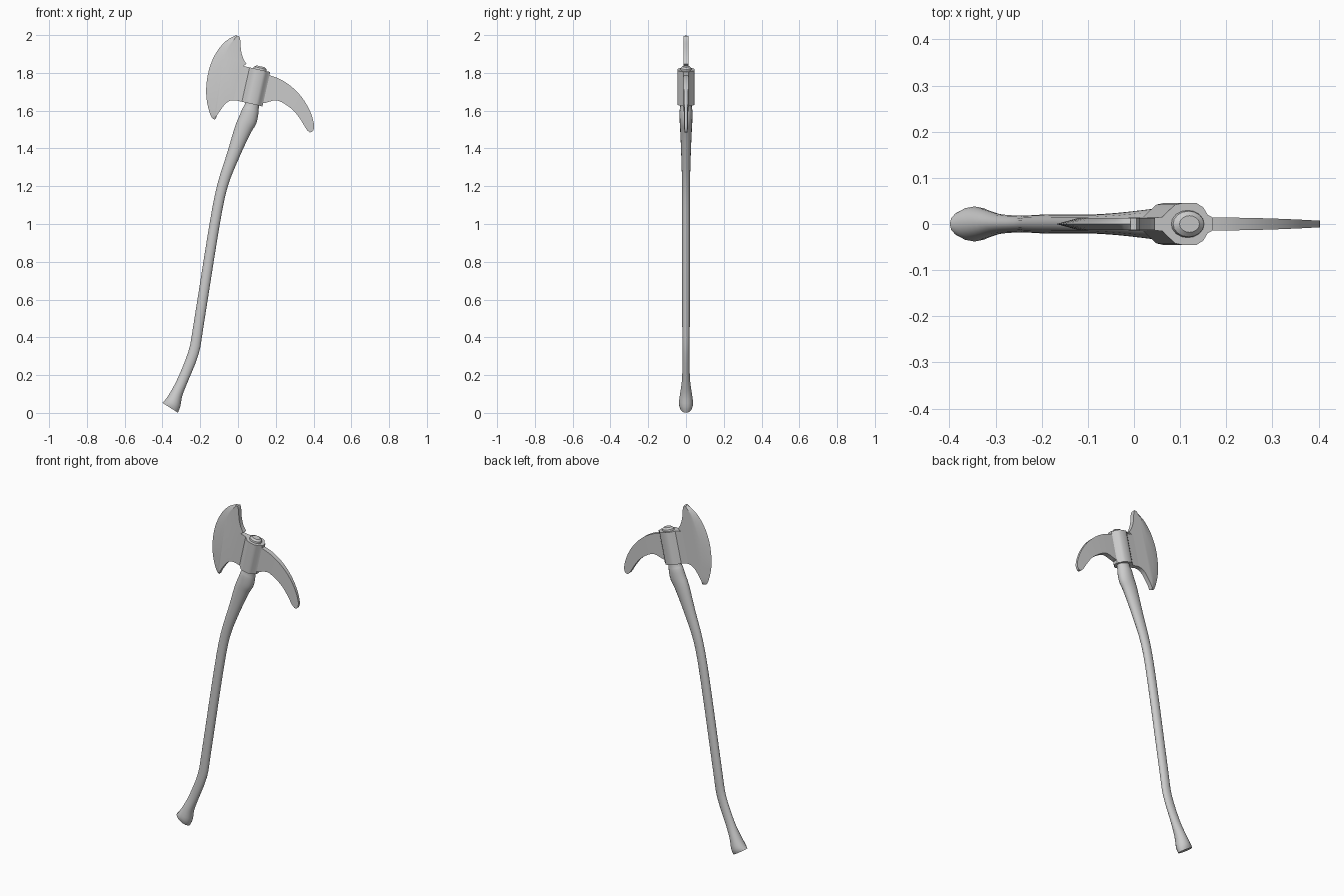
import bpy, bmesh, math
from mathutils import Vector

if "Cube" in bpy.data.objects:
    bpy.data.objects.remove(bpy.data.objects["Cube"])


def finish(name, bm, angle=35):
    bmesh.ops.recalc_face_normals(bm, faces=bm.faces)
    me = bpy.data.meshes.new(name)
    bm.to_mesh(me)
    bm.free()
    ob = bpy.data.objects.new(name, me)
    bpy.context.collection.objects.link(ob)
    bpy.ops.object.select_all(action='DESELECT')
    ob.select_set(True)
    bpy.context.view_layer.objects.active = ob
    bpy.ops.object.shade_smooth_by_angle(angle=math.radians(angle))
    return ob


def spline(points, steps):
    """Catmull-Rom resampling of tuples of any dimension."""
    p = [Vector(q) for q in points]
    p = [p[0]] + p + [p[-1]]
    out = []
    for i in range(1, len(p) - 2):
        a, b, c, d = p[i - 1:i + 3]
        for s in range(steps):
            t = s / steps
            out.append(0.5 * (2 * b + (c - a) * t + (2 * a - 5 * b + 4 * c - d) * t * t
                              + (3 * b - a - 3 * c + d) * t ** 3))
    return out + [p[-1]]


def loft(bm, rings):
    for a, b in zip(rings, rings[1:]):
        for i in range(len(a)):
            j = (i + 1) % len(a)
            bm.faces.new((a[i], a[j], b[j], b[i]))
    bm.faces.new(rings[0])
    bm.faces.new(rings[-1])


# Handle: elliptical sections (x, z) along a curve with in-plane and side radii
path = [(-.33, .074), (-.235, .32), (-.208, .47), (-.127, .98), (-.083, 1.2),
        (-.027, 1.36), (.026, 1.5), (.051, 1.55), (.066, 1.6), (.077, 1.64), (.116, 1.815)]
radii = [(.037, .034), (.028, .018), (.027, .02), (.027, .021), (.028, .021),
         (.034, .025), (.045, .031), (.049, .034), (.044, .034), (.037, .03), (.037, .03)]
path[:1] = [(-.359, .027), (-.346, .05), (-.324, .105), (-.29, .18)]
radii[:1] = [(.048, .032), (.044, .038), (.032, .031), (.028, .021)]
stations = spline([(*p, 0, 0) for p in path], 3)
sizes = spline([(*r, 0) for r in radii], 3)
bm = bmesh.new()
rings = []
for i, (s, r) in enumerate(zip(stations, sizes)):
    a, b = stations[max(i - 1, 0)], stations[min(i + 1, len(stations) - 1)]
    t = Vector((b[0] - a[0], 0, b[1] - a[1])).normalized()
    u = Vector((t.z, 0, -t.x))
    c = Vector((s[0], 0, s[1]))
    ring = []
    for k in range(16):
        an = math.tau * k / 16
        ring.append((c + u * r[0] * math.cos(an)) + Vector((0, r[1] * math.sin(an), 0)))
    rings.append([bm.verts.new(v) for v in ring])
# domed top of the handle
for lift, scale in ((.011, .93), (.02, .6)):
    rings.append([bm.verts.new(c + (v - c) * scale + t * lift) for v in ring])
loft(bm, rings)
finish("handle", bm)

# Socket: collar profile lofted along the tilted axis
half = [(-.1, .013), (-.055, .015), (-.042, .028), (-.026, .042), (-.012, .045),
        (.022, .045), (.036, .036), (.046, .02), (.057, .014)]
profile = half + [(x, -y) for x, y in reversed(half)]
bm = bmesh.new()
rings = []
for cx, cz in ((.074, 1.635), (.115, 1.817)):
    rings.append([bm.verts.new((cx + .975 * x, y, cz - .22 * x)) for x, y in profile])
loft(bm, rings)
finish("socket", bm, 40)

# Blade: flat cheeks with a bevel running to a sharp curved edge
edge = spline([(-.008, 2.0), (-.065, 1.968), (-.117, 1.905), (-.153, 1.82), (-.168, 1.725),
               (-.164, 1.645), (-.143, 1.57), (-.122, 1.553)], 3)
rest = spline([(-.108, 1.58), (-.07, 1.633), (-.04, 1.653), (-.012, 1.655)], 3)
rest += [Vector((.025, 1.835))] + spline([(.045, 1.848), (.028, 1.875), (.016, 1.92), (.012, 1.975),
                                       (.005, 1.996)], 3)
bm = bmesh.new()
focus = Vector((.02, 1.74))
n = len(edge)
mid = [bm.verts.new((p[0], 0, p[1])) for p in edge]
sides = []
for s in (-1, 1):
    inner = []
    for i, p in enumerate(edge):
        q = p + (focus - p).normalized() * .05 * min(1, .15 + i / 6, .15 + (n - 1 - i) / 6)
        inner.append(bm.verts.new((q[0], s * .013, q[1])))
    outer = [bm.verts.new((p[0], s * .013, p[1])) for p in rest]
    bm.faces.new(inner + outer)
    for i in range(n - 1):
        bm.faces.new((mid[i], mid[i + 1], inner[i + 1], inner[i]))
    sides.append((inner, outer))
(i0, o0), (i1, o1) = sides
for k in range(len(o0) - 1):
    bm.faces.new((o0[k], o0[k + 1], o1[k + 1], o1[k]))
for m, a, b, c, d in ((mid[-1], i0[-1], o0[0], o1[0], i1[-1]),
                      (mid[0], i0[0], o0[-1], o1[-1], i1[0])):
    bm.faces.new((m, a, b, c, d))
finish("blade", bm, 30)

# Beak: curved rear spike, thinning toward its tip
top = spline([(.13, 1.795), (.168, 1.787), (.222, 1.767), (.28, 1.73), (.337, 1.672), (.379, 1.603),
              (.4, 1.54), (.402, 1.505), (.392, 1.487)], 3)
low = spline([(.1, 1.64), (.14, 1.64), (.2, 1.655), (.248, 1.635), (.297, 1.597), (.333, 1.55),
              (.36, 1.505), (.372, 1.491), (.38, 1.485)], 3)
bm = bmesh.new()
rings = []
for a, b in zip(top, low):
    ring = []
    for p, s in ((a, -1), (a, 1), (b, 1), (b, -1)):
        w = .014 - .007 * max(0, (p[0] - .17) / .235) ** 2
        ring.append(bm.verts.new((p[0], s * w, p[1])))
    rings.append(ring)
loft(bm, rings)
finish("beak", bm)
